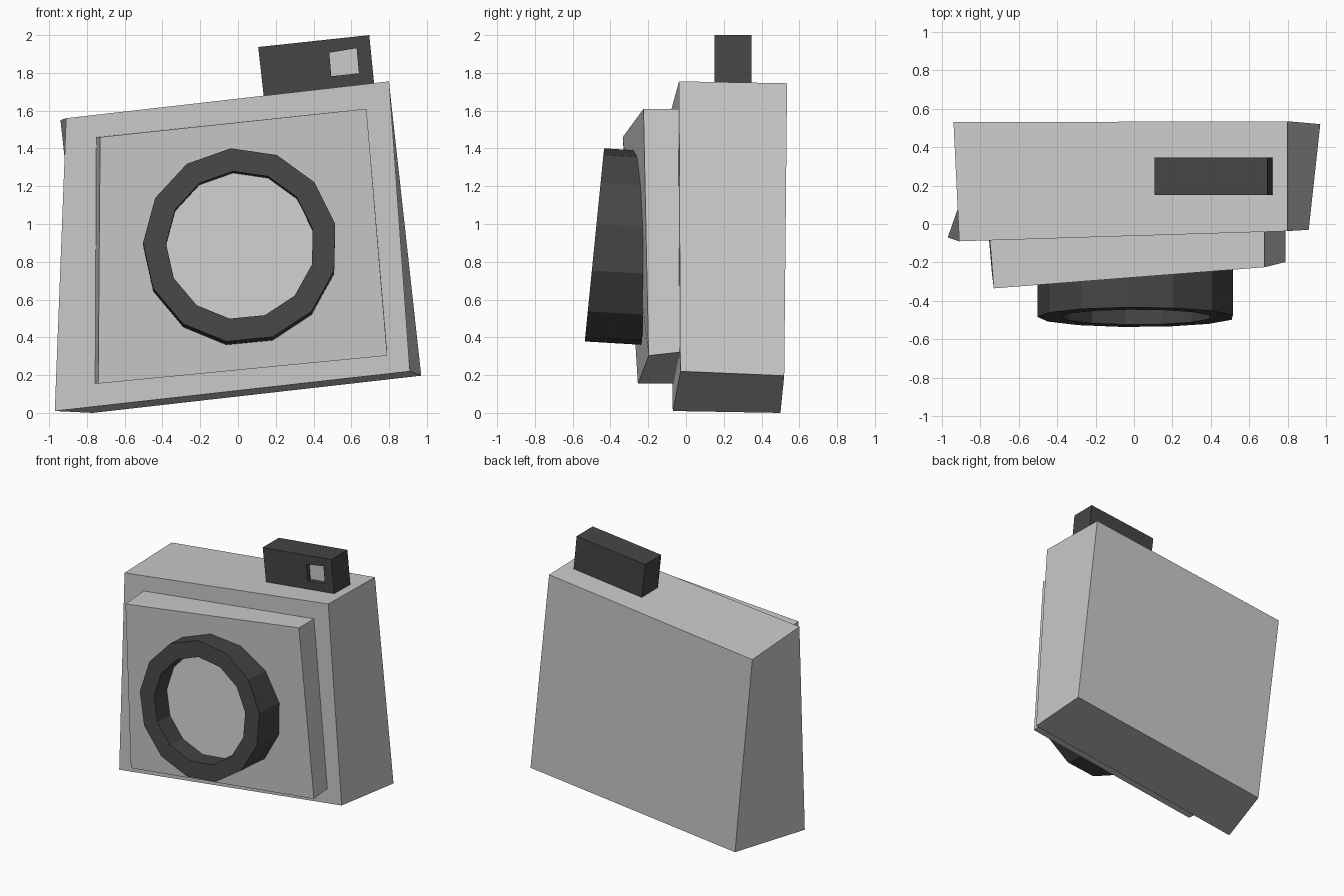
import bpy, bmesh, math

if "Cube" in bpy.data.objects:
    bpy.data.objects.remove(bpy.data.objects["Cube"])


def material(name, v):
    m = bpy.data.materials.new(name)
    m.diffuse_color = (v, v, v, 1)
    m.use_nodes = True
    m.node_tree.nodes["Principled BSDF"].inputs["Base Color"].default_value = m.diffuse_color
    return m


def loft(name, loops, mat=None, cap_start=True, cap_end=True):
    """Skin a series of equal-length point loops, optionally capping the ends."""
    bm = bmesh.new()
    rows = [[bm.verts.new(p) for p in loop] for loop in loops]
    n = len(rows[0])
    for a, b in zip(rows, rows[1:]):
        for i in range(n):
            j = (i + 1) % n
            bm.faces.new((a[i], a[j], b[j], b[i]))
    if cap_start:
        bm.faces.new(rows[0][::-1])
    if cap_end:
        bm.faces.new(rows[-1])
    if len(rows) > 1:
        bmesh.ops.recalc_face_normals(bm, faces=bm.faces)
    me = bpy.data.meshes.new(name)
    bm.to_mesh(me)
    bm.free()
    ob = bpy.data.objects.new(name, me)
    bpy.context.collection.objects.link(ob)
    if mat:
        me.materials.append(mat)
    return ob


def quad(y, xz):
    return [(x, y, z) for x, z in xz]


dark = material("dark_plastic", 0.06)

# Crooked camera body: front and back outlines
loft("body", [
    [(-.97, -.07, .01), (.91, -.03, .22), (.80, -.037, 1.755), (-.91, -.09, 1.56)],
    [(-.77, .50, 0), (.97, .52, .197), (.80, .535, 1.745), (-.94, .53, 1.55)]])

# Raised front panel, sunk slightly into the body
loft("front_panel", [
    [(-.74, -.255, .155), (.79, -.198, .303), (.68, -.225, 1.61), (-.73, -.335, 1.46)],
    [(-.762, 0, .155), (.79, 0, .325), (.68, 0, 1.61), (-.757, 0, 1.46)]])

# Thirteen-sided lens barrel, tilted upwards
SIDES, TILT = 13, 0.1


def lens_loop(r, depth):
    zc = 0.888 - 0.06 * depth
    pts = []
    for k in range(SIDES):
        a = math.radians(95.6) + k * math.tau / SIDES
        dz = r * math.sin(a)
        pts.append((0.012 + r * math.cos(a), -0.485 + depth + TILT * -dz * -1, zc + dz))
    return pts


loft("lens_barrel", [lens_loop(.515, .30), lens_loop(.515, 0),
                     lens_loop(.393, 0), lens_loop(.393, .16)],
     dark, cap_end=False)

# Lens glass disc, facing forwards
loft("lens_glass", [lens_loop(.393, .155)], cap_start=False)

# Viewfinder box with a recessed window
outline = [(.138, 1.66), (.722, 1.73), (.695, 2.0), (.107, 1.937)]
window = [(.494, 1.782), (.640, 1.798), (.628, 1.931), (.483, 1.907)]
loft("viewfinder", [quad(.347, outline), quad(.15, outline),
                    quad(.15, window), quad(.185, window)], dark, cap_end=False)
loft("viewfinder_window", [quad(.183, window)], cap_start=False)
